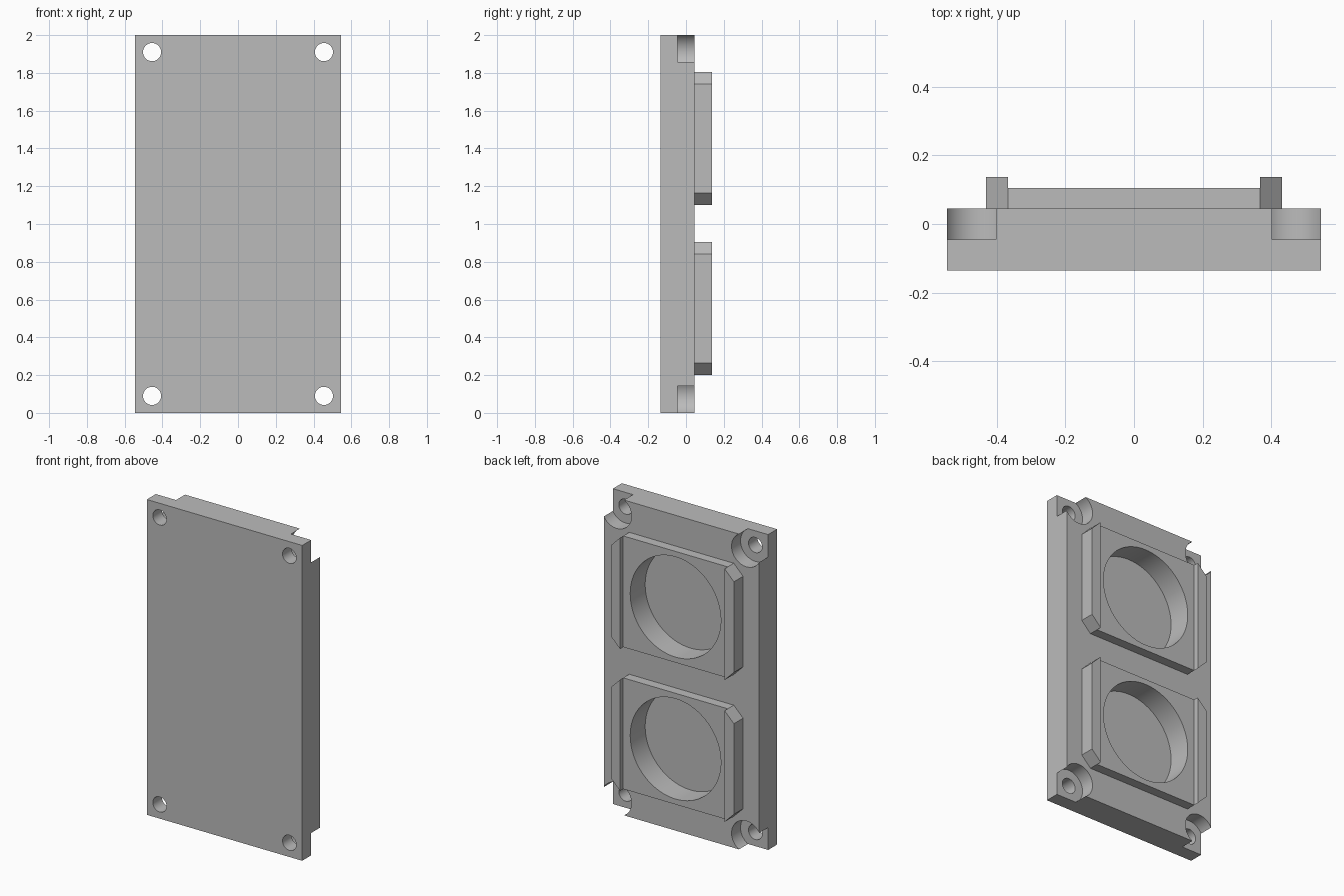
import bpy, bmesh, math
from mathutils import Matrix

default = bpy.data.objects.get("Cube")
if default:
    bpy.data.objects.remove(default, do_unlink=True)

# Plain grey finish
GREY = (0.50, 0.50, 0.50, 1.0)
grey = bpy.data.materials.new("plain grey")
grey.use_nodes = True
grey.diffuse_color = GREY
grey.node_tree.nodes["Principled BSDF"].inputs["Base Color"].default_value = GREY

HALF_W, HEIGHT = 0.545, 2.0
FRONT, BACK = -0.135, 0.045      # faces of the base plate
FLOOR = -0.045                   # floor of pockets and counterbores
FRAME_BACK, RAIL_BACK = 0.105, 0.137
INNER, OUTER = 0.367, 0.432      # inner and outer x of the rails
HOLE_X, HOLE_INSET = 0.455, 0.09
BAYS = (0.2, 1.1)                # bottom of each bay
BAY_H = 0.705


def finish(name, bm):
    bmesh.ops.recalc_face_normals(bm, faces=bm.faces)
    mesh = bpy.data.meshes.new(name)
    bm.to_mesh(mesh)
    bm.free()
    mesh.materials.append(grey)
    obj = bpy.data.objects.new(name, mesh)
    bpy.context.collection.objects.link(obj)
    return obj


def prism(name, outline, y0, y1):
    """Extrude an (x, z) outline from y0 to y1."""
    bm = bmesh.new()
    face = bm.faces.new([bm.verts.new((x, y0, z)) for x, z in outline])
    moved = bmesh.ops.extrude_face_region(bm, geom=[face])["geom"]
    verts = [v for v in moved if isinstance(v, bmesh.types.BMVert)]
    bmesh.ops.translate(bm, verts=verts, vec=(0, y1 - y0, 0))
    return finish(name, bm)


def box(name, x0, x1, y0, y1, z0, z1):
    return prism(name, [(x0, z0), (x1, z0), (x1, z1), (x0, z1)], y0, y1)


def disc(name, x, z, radius, y0, y1, sides=64):
    ring = [2 * math.pi * i / sides for i in range(sides)]
    return prism(name, [(x + radius * math.cos(a), z + radius * math.sin(a))
                        for a in ring], y0, y1)


def cut(target, cutter):
    """Subtract the cutter, apply, and discard it."""
    mod = target.modifiers.new("cut", 'BOOLEAN')
    mod.operation, mod.solver, mod.object = 'DIFFERENCE', 'EXACT', cutter
    bpy.ops.object.select_all(action='DESELECT')
    bpy.context.view_layer.objects.active = target
    target.select_set(True)
    bpy.ops.object.modifier_apply(modifier=mod.name)
    bpy.data.objects.remove(cutter, do_unlink=True)


def smooth(obj):
    bpy.ops.object.select_all(action='DESELECT')
    bpy.context.view_layer.objects.active = obj
    obj.select_set(True)
    bpy.ops.object.shade_smooth_by_angle(angle=math.radians(30))


# Base plate
plate = box("base_plate", -HALF_W, HALF_W, FRONT, BACK, 0, HEIGHT)

# Screw holes with counterbores that open out through each corner
for sx in (-1, 1):
    for z, sz in ((HOLE_INSET, -1), (HEIGHT - HOLE_INSET, 1)):
        x = sx * HOLE_X
        cut(plate, disc("counterbore", x, z, 0.104, FLOOR, BACK + 0.1))
        cut(plate, box("corner_notch", x, x + sx * 0.2, FLOOR, BACK + 0.1,
                       z, z + sz * 0.2))
        cut(plate, disc("screw_hole", x, z, 0.048, FRONT - 0.1, BACK + 0.1, 48))

# Two bays: a raised frame with a round pocket, between two chamfered rails
for level, z0 in zip(("lower", "upper"), BAYS):
    z1, mid = z0 + BAY_H, z0 + BAY_H / 2
    frame = box(level + "_frame", -INNER, INNER, BACK, FRAME_BACK, z0, z1)
    cut(frame, disc("opening", 0, mid, 0.318, BACK - 0.1, FRAME_BACK + 0.1, 96))
    cut(plate, disc("pocket", 0, mid, 0.318, FLOOR, BACK + 0.1, 96))
    smooth(frame)
    chamfer = OUTER - INNER
    for side, s in (("left", 1), ("right", -1)):
        prism(f"{level}_{side}_rail",
              [(s * INNER, z0), (s * OUTER, z0 + chamfer),
               (s * OUTER, z1 - chamfer), (s * INNER, z1)], BACK, RAIL_BACK)

smooth(plate)
